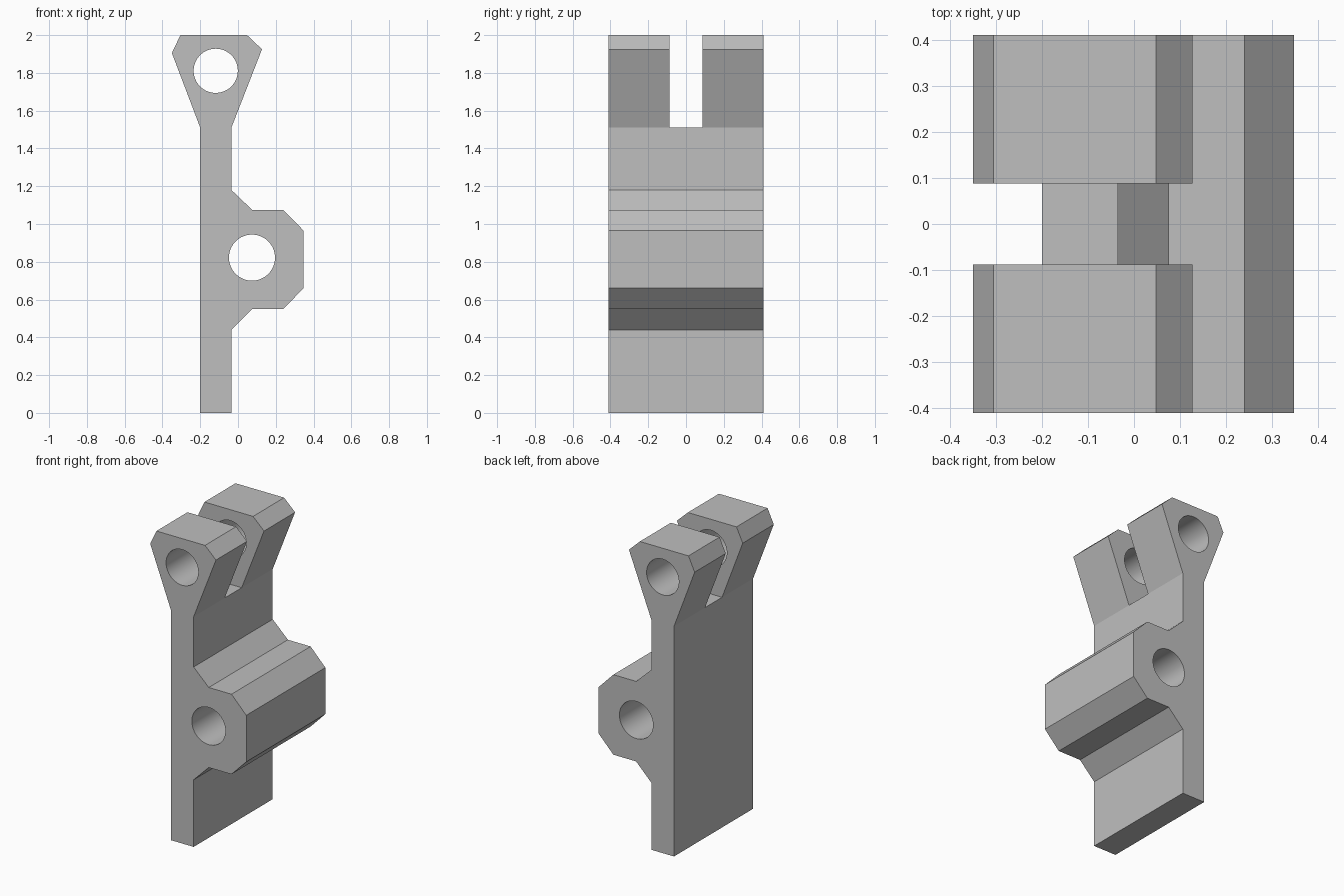
import bpy
import bmesh
from math import pi, radians
from mathutils import Matrix

cube = bpy.data.objects.get("Cube")
if cube:
    bpy.data.objects.remove(cube, do_unlink=True)

HALF_DEPTH = 0.41
SHOULDER_Z = 1.51

grey = bpy.data.materials.new("plain grey")
grey.use_nodes = True
colour = (0.52, 0.52, 0.52, 1)
grey.diffuse_color = colour
grey.node_tree.nodes["Principled BSDF"].inputs["Base Color"].default_value = colour


def add_object(name, bm):
    bmesh.ops.recalc_face_normals(bm, faces=bm.faces)
    mesh = bpy.data.meshes.new(name)
    bm.to_mesh(mesh)
    bm.free()
    mesh.materials.append(grey)
    obj = bpy.data.objects.new(name, mesh)
    bpy.context.collection.objects.link(obj)
    return obj


def extrude_profile(name, points):
    bm = bmesh.new()
    face = bm.faces.new([bm.verts.new((x, -HALF_DEPTH, z)) for x, z in points])
    side = bmesh.ops.extrude_face_region(bm, geom=[face])["geom"]
    verts = [v for v in side if isinstance(v, bmesh.types.BMVert)]
    bmesh.ops.translate(bm, verts=verts, vec=(0, 2 * HALF_DEPTH, 0))
    return add_object(name, bm)


def bore_cutter(name, x, z, radius):
    bm = bmesh.new()
    bmesh.ops.create_cone(bm, cap_ends=True, segments=64, radius1=radius,
                          radius2=radius, depth=2,
                          matrix=Matrix.Translation((x, 0, z)) @ Matrix.Rotation(pi / 2, 4, "X"))
    return add_object(name, bm)


def slot_cutter(name, width, bottom):
    bm = bmesh.new()
    bmesh.ops.create_cube(bm, size=1, matrix=Matrix.Translation((0, 0, bottom + 0.5))
                          @ Matrix.Diagonal((2, width, 1, 1)))
    return add_object(name, bm)


# Upright plate with the side boss and flared top in one outline
bracket = extrude_profile("hinge_bracket", [
    (-0.2, 0), (-0.035, 0),
    # Side boss
    (-0.035, 0.44), (0.075, 0.55), (0.24, 0.55), (0.347, 0.66),
    (0.347, 0.965), (0.24, 1.075), (0.075, 1.075), (-0.035, 1.18),
    # Flared clevis head
    (-0.035, SHOULDER_Z), (0.127, 1.925), (0.048, 2),
    (-0.305, 2), (-0.35, 1.905), (-0.2, SHOULDER_Z),
])

# Pin bores and the slot between the two clevis ears
cutters = [
    bore_cutter("upper_bore_cutter", -0.118, 1.811, 0.117),
    bore_cutter("boss_bore_cutter", 0.074, 0.822, 0.122),
    slot_cutter("clevis_slot_cutter", 0.176, SHOULDER_Z),
]
bpy.ops.object.select_all(action="DESELECT")
bracket.select_set(True)
bpy.context.view_layer.objects.active = bracket
for cutter in cutters:
    cutter.hide_render = True
    cut = bracket.modifiers.new(cutter.name, "BOOLEAN")
    cut.operation = "DIFFERENCE"
    cut.solver = "EXACT"
    cut.object = cutter
    bpy.ops.object.modifier_apply(modifier=cut.name)
    bpy.data.objects.remove(cutter, do_unlink=True)

# Round bores, crisp edges
bpy.ops.object.shade_smooth_by_angle(angle=radians(15))
